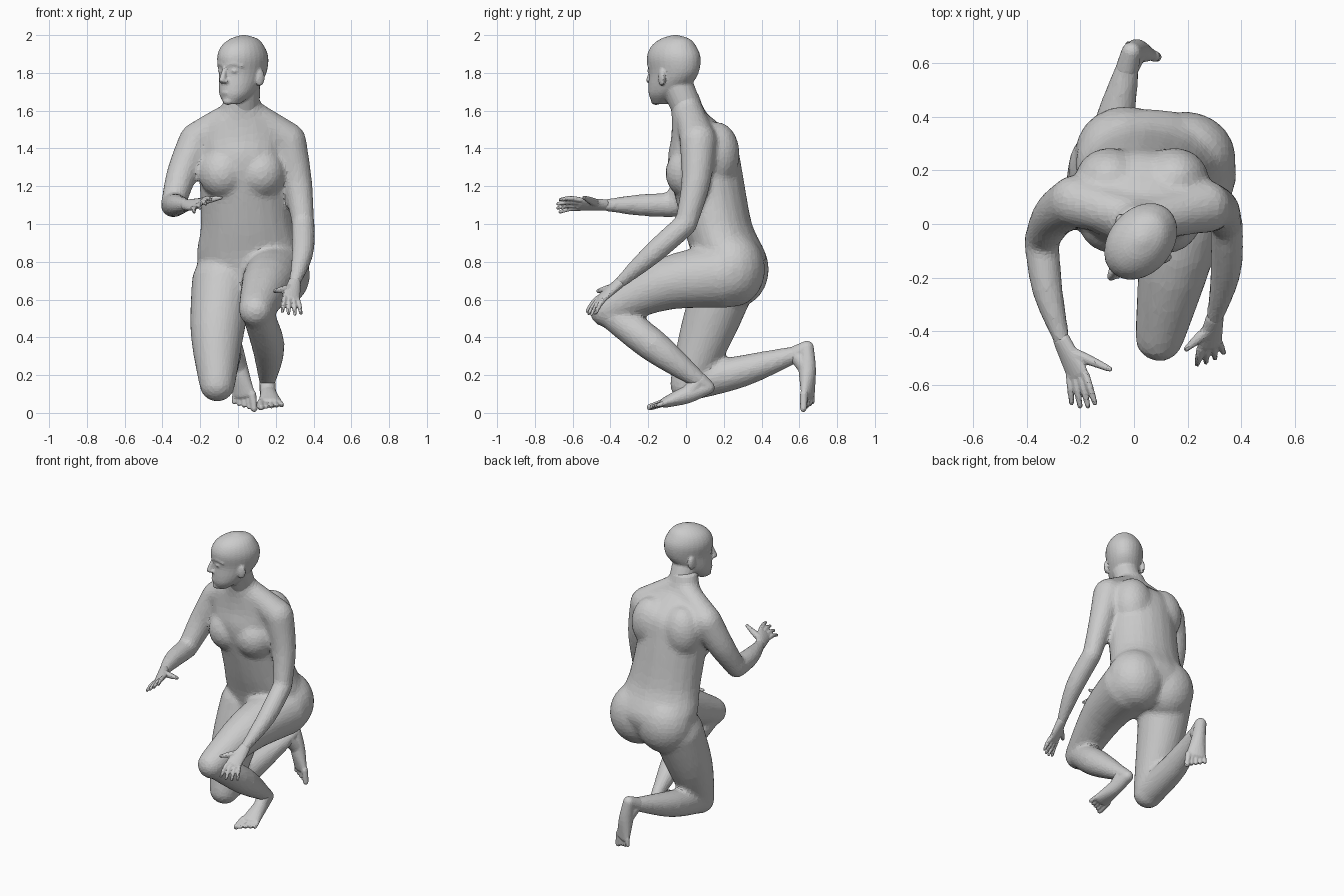
import bpy
import bmesh
import math
from mathutils import Vector, Matrix

if "Cube" in bpy.data.objects:
    bpy.data.objects.remove(bpy.data.objects["Cube"])

GREY = (0.6, 0.6, 0.6, 1)
skin = bpy.data.materials.new("clay_grey")
skin.use_nodes = True
skin.diffuse_color = GREY
skin.node_tree.nodes["Principled BSDF"].inputs["Base Color"].default_value = GREY

RIGHTWARD, UPWARD = Vector((1, 0, 0)), Vector((0, 0, 1))


def spline(stations, steps=4):
    """Smooth a list of (centre, width, depth) stations."""
    padded = [stations[0]] + stations + [stations[-1]]
    result = []
    for before, start, end, after in zip(padded, padded[1:], padded[2:], padded[3:]):
        for step in range(steps):
            t = step / steps
            result.append([start[c] + (end[c] - before[c]) * t / 2
                           + (before[c] - start[c] * 2.5 + end[c] * 2 - after[c] / 2) * t ** 2
                           + (start[c] * 1.5 - before[c] / 2 - end[c] * 1.5 + after[c] / 2) * t ** 3
                           for c in range(3)])
    return result + [stations[-1]]


def tube(bm, stations, side=RIGHTWARD, level=False, sides=20):
    """Loft ellipses along a path; level keeps them horizontal with flat ends."""
    path = spline([(s[0], s[1], s[-1]) for s in stations])
    rings = []

    def add_ring(centre, width, depth, along):
        across = (side - along * side.dot(along)).normalized()
        outward = along.cross(across)
        angles = [math.tau * k / sides for k in range(sides)]
        rings.append([bm.verts.new(centre + across * width * math.cos(angle)
                                   + outward * depth * math.sin(angle)) for angle in angles])

    def add_cap(station, along, tilts):
        centre, width, depth = station
        for tilt in tilts:
            shrink, shift = math.cos(tilt), math.sin(tilt) * min(width, depth)
            add_ring(centre + along * shift, width * shrink, depth * shrink, along)

    last = len(path) - 1
    for i, station in enumerate(path):
        along = UPWARD
        if not level:
            along = (path[min(i + 1, last)][0] - path[max(i - 1, 0)][0]).normalized()
        if i == 0 and not level:
            add_cap(station, along, (-1.3, -0.9, -0.5))
        add_ring(*station, along)
        if i == last and not level:
            add_cap(station, along, (0.5, 0.9, 1.3))
    for lower, upper in zip(rings, rings[1:]):
        for k in range(sides):
            bm.faces.new((lower[k - 1], lower[k], upper[k], upper[k - 1]))
    bm.faces.new(rings[0][::-1])
    bm.faces.new(rings[-1])


def limb(bm, start, end, radii, sag=(0, 0, 0)):
    middle = start.lerp(end, 0.5) + Vector(sag)
    tube(bm, list(zip((start, middle, end), radii)))


def ball(bm, centre, radii, turn=0):
    place = Matrix.Translation(centre) @ Matrix.Rotation(turn, 4, "Z") @ Matrix.Diagonal((*radii, 1))
    bmesh.ops.create_uvsphere(bm, u_segments=20, v_segments=12, radius=1, matrix=place)


def finish(name, bm, voxel, smoothing):
    """Fuse the overlapping forms into one faceted skin."""
    bmesh.ops.recalc_face_normals(bm, faces=bm.faces)
    mesh = bpy.data.meshes.new(name)
    bm.to_mesh(mesh)
    bm.free()
    mesh.materials.append(skin)
    part = bpy.data.objects.new(name, mesh)
    bpy.context.scene.collection.objects.link(part)
    fuse = part.modifiers.new("fuse", "REMESH")
    fuse.mode = "VOXEL"
    fuse.voxel_size = voxel
    soften = part.modifiers.new("soften", "SMOOTH")
    soften.iterations = smoothing
    facet = part.modifiers.new("facet", "DECIMATE")
    facet.ratio = 0.2


# Joints
left_shoulder, right_shoulder = Vector((.262, .065, 1.44)), Vector((-.215, .085, 1.44))
left_elbow, right_elbow = Vector((.345, 0, 1)), Vector((-.345, -.06, 1.1))
left_wrist, right_wrist = Vector((.3, -.35, .69)), Vector((-.27, -.43, 1.1))
left_hip, right_hip = Vector((.21, .2, .73)), Vector((-.08, .21, .7))
left_knee, right_knee = Vector((.095, -.42, .545)), Vector((-.11, .01, .155))
left_ankle, right_ankle = Vector((.155, .07, .17)), Vector((-.025, .58, .31))
neck_base = Vector((.035, .01, 1.6))

# Torso, drifting sideways towards the hips
body = bmesh.new()
torso = [(.2, .6, .17, .13), (.235, .8, .28, .195), (.165, 1, .245, .185), (.1, 1.3, .235, .195),
         (.09, 1.45, .25, .17), (.045, 1.54, .2, .12), (.01, 1.6, .12, .09), (-.015, 1.7, .085, .08)]
tube(body, [(Vector((.02 + .08 * max(0, 1.35 - z), y, z)), width, depth)
            for y, z, width, depth in torso], level=True)
for sign in (-1, 1):
    ball(body, (.02 + sign * .1, .015, 1.27), (.13, .125, .135))               # chest
    ball(body, (.03 + sign * .12, .165, 1.37), (.13, .12, .17))                # shoulder blade
    ball(body, (.08 + sign * .11, .255 - sign * .01, .76), (.19, .175, .2))    # buttock

# Arms and legs
limb(body, neck_base, left_shoulder, (.08, .085, .1), (0, 0, .005))
limb(body, neck_base, right_shoulder, (.08, .085, .1), (0, 0, .01))
limb(body, left_shoulder, left_elbow, (.1, .078, .06), (.012, .02, 0))
limb(body, left_elbow, left_wrist, (.062, .058, .033), (.02, 0, 0))
limb(body, right_shoulder, right_elbow, (.1, .083, .065), (-.015, .02, 0))
limb(body, right_elbow, right_wrist, (.066, .058, .033), (-.015, 0, 0))
limb(body, left_hip, left_knee, (.175, .14, .093), (.005, 0, .045))
limb(body, left_knee, left_ankle, (.08, .088, .046), (.035, 0, 0))
limb(body, right_hip, right_knee, (.165, .143, .097), (-.015, 0, 0))
limb(body, right_knee, right_ankle, (.093, .085, .046), (-.02, 0, -.012))
finish("body", body, .013, 14)

# Head, turned to its right
yaw = math.radians(-40)
turn = Matrix.Rotation(yaw, 3, "Z")
ear_axis = turn @ RIGHTWARD
crown = Vector((.025, -.065, 0))


def face(sideways, forward, height):
    return crown + turn @ Vector((sideways, -forward, height))


head = bmesh.new()
skull = [(.09, 1.635, .04, .04), (.06, 1.68, .08, .088), (.03, 1.73, .098, .12),
         (0, 1.8, .109, .146), (0, 1.88, .119, .157), (0, 1.94, .102, .131),
         (-.01, 1.98, .064, .085), (-.01, 2, .015, .015)]
tube(head, [(face(0, forward, z), width, depth) for forward, z, width, depth in skull],
     side=ear_axis, level=True, sides=28)
limb(head, neck_base, face(0, -.01, 1.76), (.08, .083, .085))
tube(head, [(face(0, .14, 1.84), .012), (face(0, .17, 1.76), .017)], side=ear_axis)   # nose
ball(head, face(0, .14, 1.695), (.03, .014, .011), yaw)     # mouth
ball(head, face(0, .125, 1.65), (.03, .022, .02), yaw)      # chin
for sign in (-1, 1):
    tube(head, [(face(sign * .012, .145, 1.842), .011), (face(sign * .05, .13, 1.85), .012),
                (face(sign * .08, .1, 1.835), .01)], side=UPWARD)       # brow
    ball(head, face(sign * .042, .126, 1.81), (.022, .015, .012), yaw)  # eye
    ball(head, face(sign * .016, .152, 1.755), (.012, .014, .012), yaw)  # nostril
    ball(head, face(sign * .112, -.01, 1.775), (.015, .027, .046), yaw - sign * .35)  # ear
finish("head", head, .007, 5)


# Hands: a flat palm with four fanned fingers and a thumb
def make_hand(name, wrist, palm, tips, thumb, across):
    palm, tips, thumb = Vector(palm), Vector(tips), Vector(thumb)
    across = Vector(across).normalized()
    bm = bmesh.new()
    tube(bm, [(wrist, .035, .028), (wrist.lerp(palm, .5), .043, .023), (palm, .05, .018)], side=across)
    for finger in range(4):
        place = finger - 1.5
        knuckle = palm + across * place * .025
        tip = tips + across * place * .038
        tip = tip.lerp(knuckle, abs(place) * .1)
        bend = UPWARD * .008
        tube(bm, [(knuckle, .0145), (knuckle.lerp(tip, .5) + bend, .0135), (tip, .01)],
             side=across, sides=10)
    root = wrist.lerp(palm, .35) - across * .015
    tube(bm, [(root, .022), (root.lerp(thumb, .5), .019), (thumb, .011)], side=UPWARD, sides=10)
    finish(name, bm, .006, 2)


make_hand("left_hand", left_wrist, (.28, -.45, .605), (.285, -.51, .52),
          (.195, -.465, .645), (.9, .4, -.1))
make_hand("right_hand", right_wrist, (-.21, -.56, 1.105), (-.185, -.685, 1.095),
          (-.09, -.54, 1.14), (-.8, 0, -.6))


# Feet: heel, arch and five toes shortening away from the big toe
def make_foot(name, ankle, heel, sole, toe, across):
    heel, sole, toe = Vector(heel), Vector(sole), Vector(toe)
    across = Vector(across).normalized()
    arch = heel.lerp(sole, .5)
    bm = bmesh.new()
    tube(bm, [(ankle, .043, .046), (heel, .037)], side=across)
    tube(bm, [(heel, .037), (arch, .046), (sole, .063, .028)], side=across)
    tube(bm, [(ankle, .042), (arch, .043), (sole, .05, .022)], side=across)
    for digit in range(5):
        offset = across * (digit - 2) * .025
        radius = .0125 if digit else .018
        tip = toe.lerp(sole, digit * .11) + offset * 1.15
        tube(bm, [(sole + offset, radius * 1.2), (tip, radius)], side=across, sides=10)
    finish(name, bm, .006, 3)


make_foot("left_foot", left_ankle, (.15, .115, .135), (.172, -.11, .055), (.178, -.185, .03), (1, .1, 0))
make_foot("right_foot", right_ankle, (-.01, .64, .345), (.03, .645, .1), (.033, .645, .022), (-1, .45, 0))
